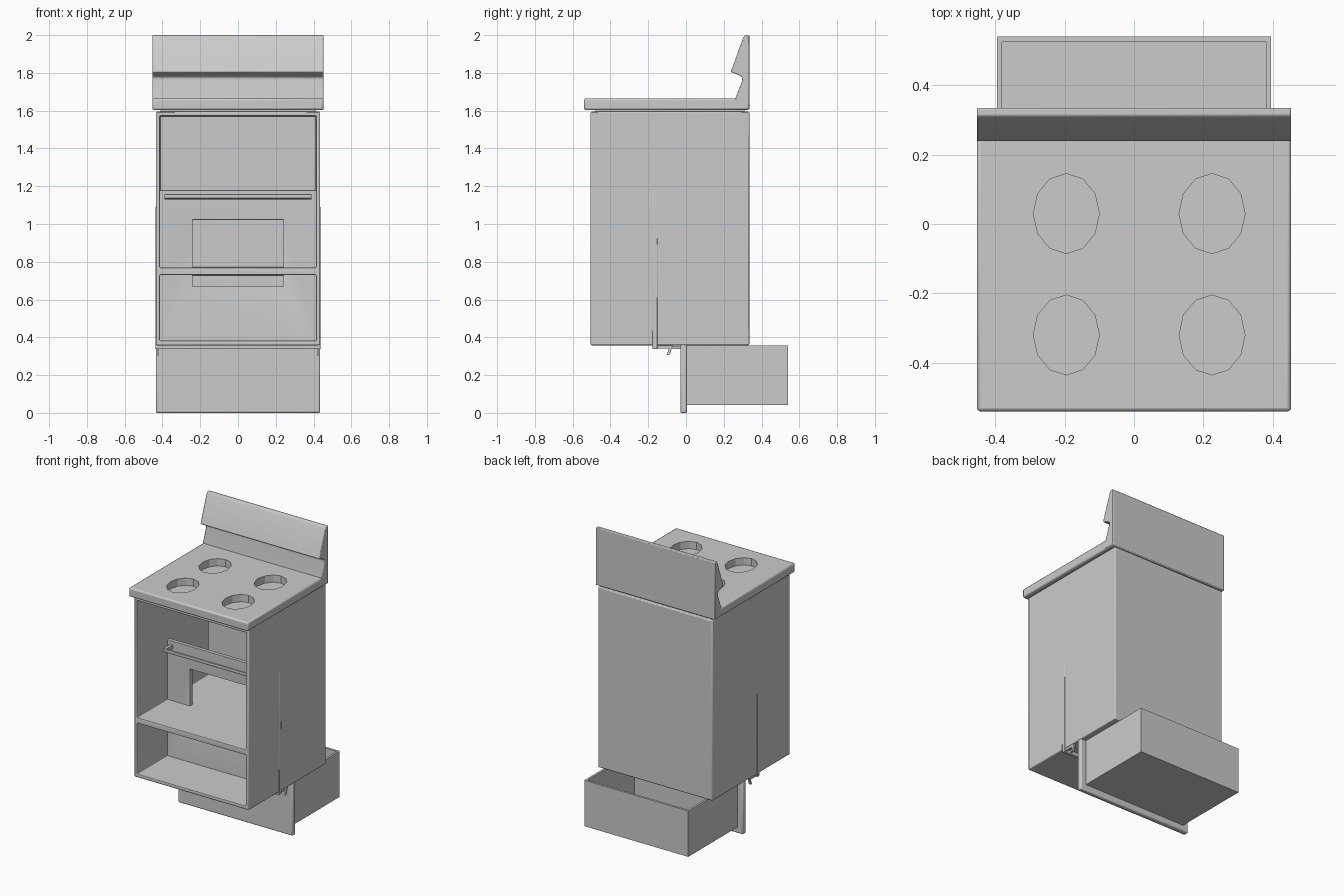
import bpy, bmesh, math

cube = bpy.data.objects.get("Cube")
if cube:
    bpy.data.objects.remove(cube, do_unlink=True)

enamel = bpy.data.materials.new("grey_enamel")
enamel.use_nodes = True
GREY = (0.6, 0.6, 0.6, 1)
enamel.diffuse_color = GREY
enamel.node_tree.nodes["Principled BSDF"].inputs["Base Color"].default_value = GREY


def finish(name, bm):
    bmesh.ops.recalc_face_normals(bm, faces=bm.faces)
    mesh = bpy.data.meshes.new(name)
    bm.to_mesh(mesh)
    bm.free()
    mesh.materials.append(enamel)
    obj = bpy.data.objects.new(name, mesh)
    bpy.context.collection.objects.link(obj)
    return obj


def box(name, xs, ys, zs):
    bm = bmesh.new()
    bmesh.ops.create_cube(bm, size=1)
    for v in bm.verts:
        for i, (lo, hi) in enumerate((xs, ys, zs)):
            v.co[i] = lo if v.co[i] < 0 else hi
    return finish(name, bm)


def extrude_x(name, profile, x0, x1):
    """Sweep a (y, z) profile from x0 to x1."""
    bm = bmesh.new()
    face = bm.faces.new([bm.verts.new((x0, y, z)) for y, z in profile])
    out = bmesh.ops.extrude_face_region(bm, geom=[face])
    for g in out["geom"]:
        if isinstance(g, bmesh.types.BMVert):
            g.co.x = x1
    return finish(name, bm)


def well(name, x, y):
    bm = bmesh.new()
    bmesh.ops.create_cone(bm, cap_ends=True, segments=12, radius1=1, radius2=1, depth=0.2)
    for v in bm.verts:
        v.co = (x + v.co.x * 0.095, y + v.co.y * 0.115, v.co.z + 1.715)
    return finish(name, bm)


def cut(obj, cutters):
    for c in cutters:
        c.hide_render = True
        c.hide_viewport = True
        c.display_type = 'WIRE'
        mod = obj.modifiers.new("cut", 'BOOLEAN')
        mod.operation = 'DIFFERENCE'
        mod.solver = 'EXACT'
        mod.object = c


def bevel(obj, width, segments=2):
    mod = obj.modifiers.new("bevel", 'BEVEL')
    mod.width = width
    mod.segments = segments
    mod.limit_method = 'ANGLE'
    mod.angle_limit = math.radians(40)


# Body shell with the oven and drawer compartments
body = box("oven_body", (-0.435, 0.435), (-0.505, 0.335), (0.358, 1.595))
cut(body, [
    box("oven_cutter", (-0.413, 0.413), (-0.7, 0.27), (0.77, 1.572)),
    box("drawer_bay_cutter", (-0.413, 0.413), (-0.7, 0.27), (0.383, 0.73)),
])
bevel(body, 0.006)

# Cooktop slab with four oval wells
cooktop = box("cooktop", (-0.453, 0.453), (-0.54, 0.335), (1.603, 1.665))
bevel(cooktop, 0.01)
cut(cooktop, [well("burner_cutter", x, y) for x in (-0.195, 0.225) for y in (0.03, -0.32)])
box("cooktop_spacer", (-0.41, 0.41), (-0.48, 0.31), (1.59, 1.608))

# Backsplash with an overhanging control panel
splash = extrude_x("backsplash", [
    (0.335, 1.605), (0.335, 2.0), (0.312, 2.0), (0.302, 1.985), (0.237, 1.805),
    (0.287, 1.785), (0.297, 1.775), (0.298, 1.76), (0.262, 1.665), (0.262, 1.605),
], -0.453, 0.453)
bevel(splash, 0.005)

# Oven door with its window opening, set back inside the body
door = box("oven_door", (-0.437, 0.437), (-0.177, -0.15), (0.337, 1.18))
for v in door.data.vertices:
    if v.co.z > 1:
        v.co.x *= 0.996
cut(door, [box("window_cutter", (-0.24, 0.24), (-0.3, 0), (0.67, 1.022))])
bevel(door, 0.004)

# Door handle and its end mounts
handle = extrude_x("door_handle", [
    (-0.235, 1.13), (-0.26, 1.135), (-0.26, 1.158), (-0.25, 1.158),
    (-0.25, 1.142), (-0.235, 1.14)], -0.39, 0.39)
bevel(handle, 0.002, 1)
for side, name in ((1, "left"), (-1, "right")):
    x = sorted((side * 0.37, side * 0.39))
    box(name + "_handle_mount", x, (-0.25, -0.17), (1.13, 1.155))
    # Bent hinge arm below the door
    x = sorted((side * 0.418, side * 0.43))
    extrude_x(name + "_door_hinge", [
        (-0.155, 0.342), (-0.155, 0.358), (-0.07, 0.358), (-0.085, 0.31),
        (-0.103, 0.305), (-0.09, 0.342)], *x)

# Drawer front, pull and open box
front = box("drawer_front", (-0.435, 0.435), (-0.03, 0.005), (0.005, 0.362))
for v in front.data.vertices:
    if v.co.z < 0.1:
        v.co.z = 0
bevel(front, 0.008)
bm = bmesh.new()
pull = [(-0.385, -0.025), (0.385, -0.025), (0.36, -0.075), (-0.36, -0.075)]
base = bm.faces.new([bm.verts.new((x, y, 0.337)) for x, y in pull])
for g in bmesh.ops.extrude_face_region(bm, geom=[base])["geom"]:
    if isinstance(g, bmesh.types.BMVert):
        g.co.z = 0.354
finish("drawer_pull", bm)
drawer = box("drawer_box", (-0.395, 0.395), (0, 0.54), (0.042, 0.357))
cut(drawer, [box("drawer_cutter", (-0.38, 0.38), (0.015, 0.525), (0.057, 0.6))])

# Smooth the rounded edges while keeping corners crisp
bpy.ops.object.select_all(action='DESELECT')
for obj in (body, cooktop, splash, door, front):
    obj.select_set(True)
    bpy.context.view_layer.objects.active = obj
bpy.ops.object.shade_smooth_by_angle(angle=math.radians(35))
